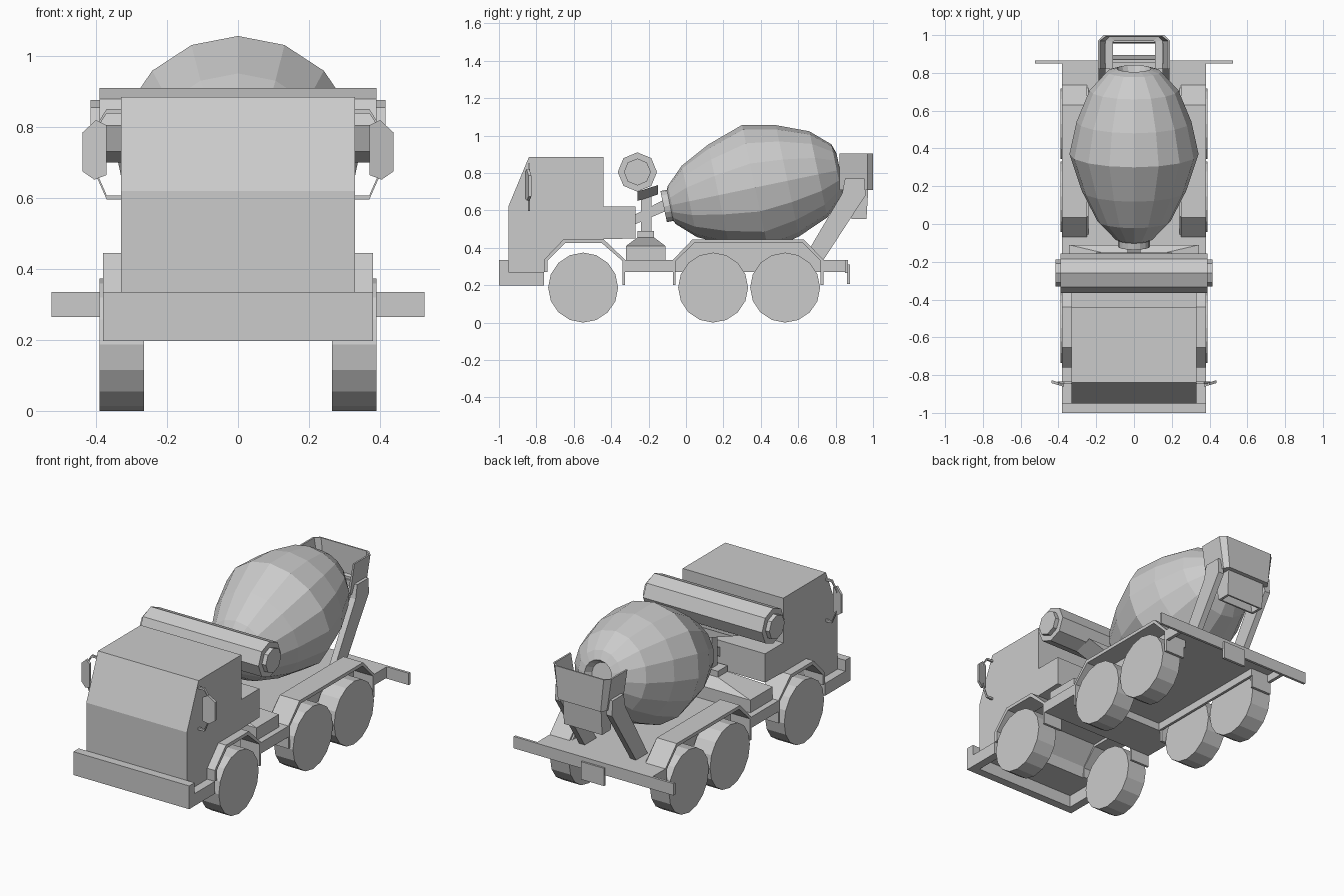
import bpy, bmesh, math
from mathutils import Vector, Matrix

if "Cube" in bpy.data.objects:
    bpy.data.objects.remove(bpy.data.objects["Cube"])


def make(name, shells):
    """shells: list of (rings, cyclic); each ring is a closed loop of points."""
    bm = bmesh.new()
    for rings, cyclic in shells:
        vs = [[bm.verts.new(p) for p in r] for r in rings]
        n = len(vs[0])
        for a, b in zip(vs, vs[1:] + vs[:1] if cyclic else vs[1:]):
            for i in range(n):
                j = (i + 1) % n
                bm.faces.new((a[i], a[j], b[j], b[i]))
        if not cyclic:
            bm.faces.new(vs[0][::-1])
            bm.faces.new(vs[-1])
    bmesh.ops.recalc_face_normals(bm, faces=bm.faces)
    me = bpy.data.meshes.new(name)
    bm.to_mesh(me)
    bm.free()
    ob = bpy.data.objects.new(name, me)
    bpy.context.collection.objects.link(ob)
    return ob


def prism(name, yz, x0, x1, pair=False):
    """Side profile extruded along x, optionally on both sides."""
    sides = (1, -1) if pair else (1,)
    return make(name, [([[(s * x, y, z) for y, z in yz] for x in (x0, x1)], False) for s in sides])


def box(name, x0, x1, y0, y1, z0, z1, pair=False):
    return prism(name, [(y0, z0), (y1, z0), (y1, z1), (y0, z1)], x0, x1, pair)


def disc(y, z, r, n):
    return [(y + r * math.sin(2 * math.pi * i / n), z + r * math.cos(2 * math.pi * i / n)) for i in range(n)]


def rect(x, y0, y1, z):
    return [(-x, y0, z), (x, y0, z), (x, y1, z), (-x, y1, z)]


# Cab with wheel arch cut into its profile
prism("cab", [(-.95, .27), (-.95, .62), (-.84, .885), (-.44, .885), (-.44, .62), (-.27, .62),
              (-.27, .45), (-.65, .44), (-.74, .335), (-.75, .27)], -.33, .33)
box("front_bumper", -.38, .38, -1, -.95, .197, .335)
box("bumper_side", .33, .38, -.95, -.76, .197, .27, True)

# Wheels
for label, y in (("front", -.55), ("middle", .145), ("rear", .53)):
    prism(label + "_wheels", disc(y, .187, .187, 16), .265, .39, True)

# Fenders: bent bands over the wheels
prism("front_fenders", [(-.76, .27), (-.76, .335), (-.655, .445), (-.44, .445), (-.325, .335), (-.325, .2),
                        (-.34, .2), (-.34, .33), (-.45, .425), (-.645, .425), (-.74, .33), (-.74, .27)],
      .255, .38, True)
prism("rear_fenders", [(-.07, .2), (-.07, .335), (.035, .445), (.63, .445), (.735, .335), (.735, .2),
                       (.72, .2), (.72, .33), (.625, .425), (.045, .425), (-.055, .33), (-.055, .2)],
      .25, .38, True)

# Chassis: open-bottomed deck with skirts
box("rear_deck", -.255, .255, -.07, .75, .315, .335)
box("deck_side_wall", .24, .255, -.07, .735, .27, .335, True)
prism("arch_liner", [(-.06, .33), (.04, .43), (.625, .43), (.725, .33)], .24, .255, True)
box("tail_deck", -.38, .38, .735, .85, .315, .335)
box("tail_skirt", .36, .38, .735, .85, .27, .335, True)
box("side_lockers", -.38, .38, -.325, -.07, .27, .335)
make("service_body", [([rect(.345, -.32, -.11, .335), rect(.345, -.32, -.11, .41),
                        rect(.09, -.26, -.17, .455), rect(.09, -.26, -.17, .49)], False)])
box("rear_light_bar", -.525, .525, .85, .865, .265, .335)
box("rear_plate", -.075, .075, .86, .876, .205, .31)

# Water tank and its stand, flaring outward under the tank
prism("water_tank", disc(-.26, .805, .105, 8), -.39, .39)
prism("tank_caps", disc(-.26, .805, .072, 8), .385, .415, True)
box("tank_post", -.04, .04, -.24, -.185, .48, .70)
make("tank_cradle", [([[(-x, -.26, z), (x, -.26, z), (x, -.15, z + .035), (-x, -.15, z + .035)]
                       for x, z in ((.045, .65), (.2, .70))], False)])
prism("drum_shaft", [(-.275, .524), (-.1, .6), (-.1, .665), (-.275, .577)], -.035, .035)

# Mixing drum, turned around a tilted axis, with a recessed mouth
tilt = (Matrix.Translation((0, .37, .722)) @ Matrix.Rotation(math.radians(11.8), 4, 'X'))
outline = [(-.50, .085), (-.465, .085), (-.455, .105), (-.36, .195), (-.2, .276), (0, .342),
           (.176, .304), (.345, .235), (.446, .143), (.463, .09), (.42, .07)]
make("mixer_drum", [([[tilt @ Vector((x, s, z)) for x, z in disc(0, 0, r, 16)] for s, r in outline], False)])

# Loading hopper: funnel walls open towards the drum, with a flat ledge inside
sections = []
for ox, oy, lx, ly, ix, iy in ((.19, .82, .15, .82, .11, .82), (.19, .97, .15, .97, .11, .965),
                               (.16, 1, .13, .99, .10, .97)):
    sections.append([(lx + .01, oy, .71), (ox, oy, .905), (ox - .01, min(oy, .992), .905),
                     (lx, ly, .74), (ix, iy, .735), (ix, iy, .71)])
sections += [[(-x, y, z) for x, y, z in s] for s in sections[::-1]]
make("hopper", [(sections, False)])
make("discharge_chute", [([rect(.125, .855, .975, .72), rect(.125, .885, .965, .555),
                           rect(.11, .895, .955, .555), rect(.11, .87, .96, .72)], True)])
prism("hopper_legs", [(.625, .335), (.735, .335), (.96, .68), (.955, .77), (.85, .77), (.835, .69)],
      .15, .187, True)

# Mirrors, angled slightly, on bent brackets
plate = [(.37, .805), (.4, .82), (.438, .785), (.438, .675), (.405, .652), (.37, .665)]
make("mirrors", [([[(s * x, y + .3 * (x - .37), z) for x, z in plate]
                   for y in (-.862, -.847)], False) for s in (1, -1)])
arms = []
for s in (1, -1):
    for path in ([(.325, .845), (.37, .845), (.405, .79)], [(.325, .602), (.37, .602), (.4, .67)]):
        arms.append(([[(s * x, -.84 + dy, z + dz) for dy, dz in
                       ((-.006, -.006), (.006, -.006), (.006, .006), (-.006, .006))] for x, z in path], False))
make("mirror_brackets", arms)
